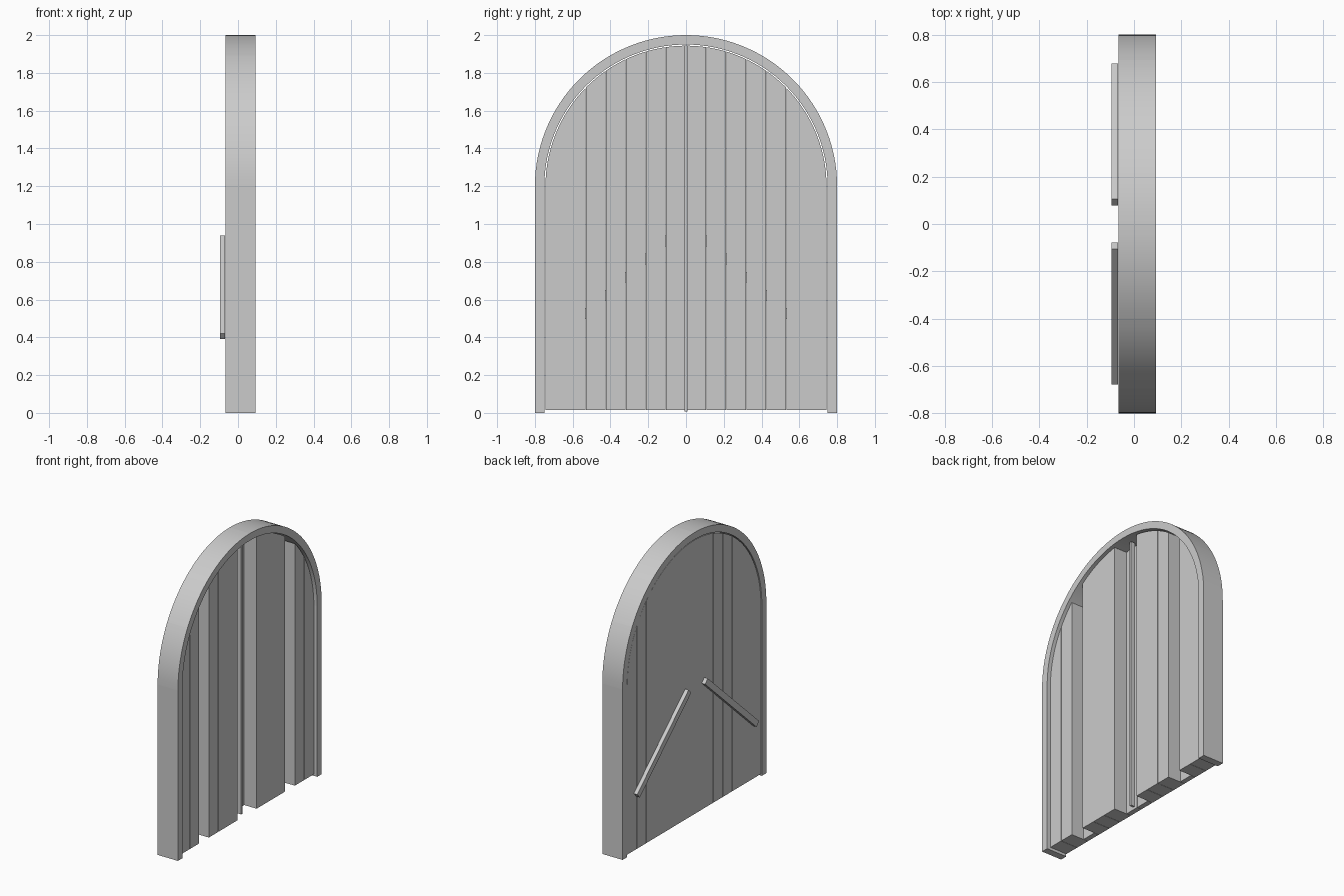
import bpy, bmesh, math
from mathutils import Matrix

if "Cube" in bpy.data.objects:
    bpy.data.objects.remove(bpy.data.objects["Cube"])

SPRING, R_OUT, R_IN, R_LEAF = 1.2, 0.8, 0.75, 0.744
X_BACK, X_FRONT = -0.066, 0.092


def prism(name, profile, x0, x1, smooth=False):
    """Extrude a closed (y, z) profile from x0 to x1."""
    bm = bmesh.new()
    face = bm.faces.new([bm.verts.new((x0, y, z)) for y, z in profile])
    ext = bmesh.ops.extrude_face_region(bm, geom=[face])
    verts = [v for v in ext["geom"] if isinstance(v, bmesh.types.BMVert)]
    bmesh.ops.translate(bm, verts=verts, vec=(x1 - x0, 0, 0))
    bmesh.ops.recalc_face_normals(bm, faces=bm.faces)
    mesh = bpy.data.meshes.new(name)
    bm.to_mesh(mesh)
    bm.free()
    ob = bpy.data.objects.new(name, mesh)
    bpy.context.collection.objects.link(ob)
    if smooth:
        bpy.ops.object.select_all(action='DESELECT')
        ob.select_set(True)
        bpy.context.view_layer.objects.active = ob
        bpy.ops.object.shade_smooth_by_angle(angle=math.radians(30))
    return ob


def rect(y0, y1, z0, z1):
    return [(y0, z0), (y1, z0), (y1, z1), (y0, z1)]


def arc(r, a0, a1, n):
    angles = [math.radians(a0 + (a1 - a0) * i / n) for i in range(n + 1)]
    return [(r * math.cos(a), SPRING + r * math.sin(a)) for a in angles]


# Arch blocks, 30 degrees each
for k in range(6):
    a0, a1 = k * 30, k * 30 + 30
    prism("arch_block", arc(R_OUT, a0, a1, 10) + arc(R_IN, a1, a0, 10),
          X_BACK, X_FRONT, smooth=True)

PLANK_W = R_LEAF / 7
RECESSED = (0, 4)          # thin planks, counted from the middle
for s in (-1, 1):
    # Straight door jambs
    prism("jamb", rect(s * R_IN, s * R_OUT, 0, SPRING), X_BACK, X_FRONT)

    # Planks, tops cut to the arch
    for i in range(7):
        y0, y1 = i * PLANK_W + 0.001, (i + 1) * PLANK_W - 0.001 * (i < 6)
        a0 = math.degrees(math.acos(min(1, y1 / R_LEAF)))
        a1 = math.degrees(math.acos(y0 / R_LEAF))
        pts = [(y0, 0.015), (y1, 0.015)] + arc(R_LEAF, a0, a1, 10)
        prism("plank", [(s * y, z) for y, z in pts], -0.063,
              -0.027 if i in RECESSED else 0.07, smooth=True)

    # Diagonal braces on the back
    brace = prism("diagonal_brace", rect(-0.386, 0.386, -0.021, 0.021),
                  -0.095, -0.068)
    brace.data.transform(Matrix.Translation((0, s * 0.378, 0.665)) @
                         Matrix.Rotation(math.radians(-42.2 * s), 4, 'X'))

# Slim strip over the gap between the two leaves
prism("centre_strip", rect(-0.008, 0.008, 0.008, SPRING + R_LEAF), 0.0, 0.03)
